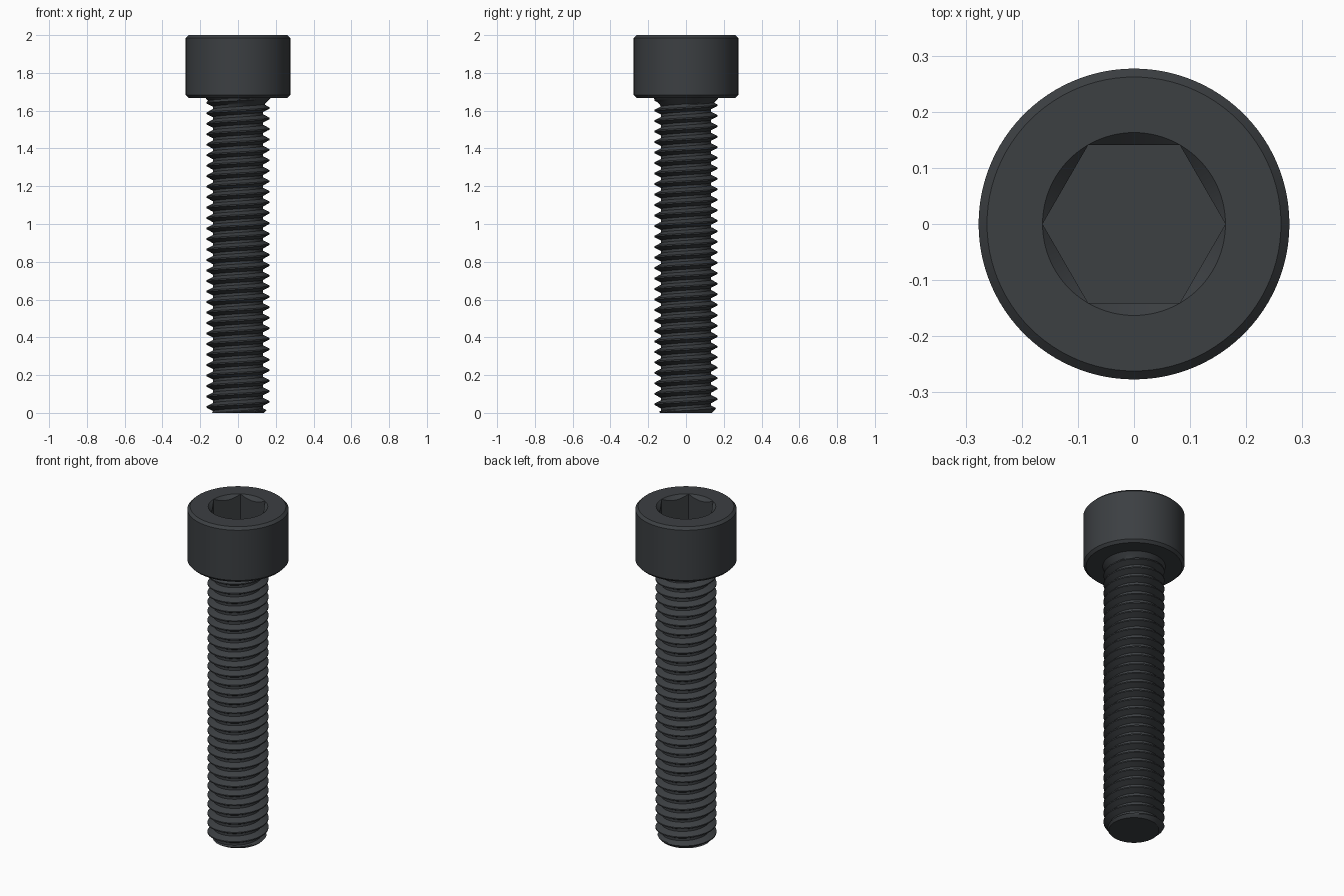
import bpy, bmesh
from math import pi, sin, cos, radians

if "Cube" in bpy.data.objects:
    bpy.data.objects.remove(bpy.data.objects["Cube"])

HEAD_R, HEAD_Z, TOP = 0.277, 1.667, 2.0
MAJOR, MINOR, PITCH = 0.1667, 0.1326, 2 / 36
SEG = 96

metal = bpy.data.materials.new("dark_metal")
metal.diffuse_color = (0.045, 0.05, 0.055, 1)
metal.use_nodes = True
metal.node_tree.nodes["Principled BSDF"].inputs["Base Color"].default_value = metal.diffuse_color


def make_object(name, bm):
    bmesh.ops.remove_doubles(bm, verts=bm.verts, dist=1e-5)
    bmesh.ops.recalc_face_normals(bm, faces=bm.faces)
    mesh = bpy.data.meshes.new(name)
    bm.to_mesh(mesh)
    bm.free()
    obj = bpy.data.objects.new(name, mesh)
    bpy.context.collection.objects.link(obj)
    mesh.materials.append(metal)
    return obj


def lathe(name, profile, seg):
    """Closed solid from stacked (radius, z) rings."""
    bm = bmesh.new()
    rings = [[bm.verts.new((r * cos(2 * pi * i / seg), r * sin(2 * pi * i / seg), z))
              for i in range(seg)] for r, z in profile]
    for a, b in zip(rings, rings[1:]):
        for i in range(seg):
            j = (i + 1) % seg
            bm.faces.new((a[i], a[j], b[j], b[i]))
    bm.faces.new(rings[0][::-1])
    bm.faces.new(rings[-1])
    return make_object(name, bm)


def smooth(obj):
    bpy.ops.object.select_all(action='DESELECT')
    obj.select_set(True)
    bpy.context.view_layer.objects.active = obj
    bpy.ops.object.shade_smooth_by_angle(angle=radians(30))


# Cylindrical head with chamfered rims
c = 0.015
head = lathe("head", [(HEAD_R - c, HEAD_Z), (HEAD_R, HEAD_Z + c),
                      (HEAD_R, TOP - c), (HEAD_R - c, TOP)], SEG)

# Hex socket and its conical lead-in
R = 0.163
cutters = [lathe("socket_cutter", [(R, TOP - 0.17), (R, TOP + 0.1)], 6),
           lathe("lead_in_cutter", [(R - 0.05, TOP - 0.05), (R + 0.0005, TOP + 0.0005),
                                    (R + 0.0005, TOP + 0.05)], SEG)]
for cutter in cutters:
    mod = head.modifiers.new("cut", 'BOOLEAN')
    mod.operation = 'DIFFERENCE'
    mod.solver = 'EXACT'
    mod.object = cutter
    bpy.context.view_layer.objects.active = head
    bpy.ops.object.modifier_apply(modifier=mod.name)
    bpy.data.objects.remove(cutter)
smooth(head)

# Threaded shank: one thread profile swept along a right-handed helix
PROFILE = [(0, 1), (0.125, 1), (0.23, 0.667), (0.34, 0.333), (0.4375, 0),
           (0.6875, 0), (0.79, 0.333), (0.9, 0.667)]
TURNS = int(HEAD_Z / PITCH) + 4


def shank_point(angle, height, depth):
    z = min(max(height, 0), HEAD_Z)
    r = MINOR + (MAJOR - MINOR) * depth
    if height >= HEAD_Z:
        r = 0.172
    elif height <= 0:
        r = 0.138
    else:
        r = min(r, 0.138 + z)                # end chamfer
        r = max(r, 0.172 - (HEAD_Z - z))     # flare under the head
    return (r * cos(angle), r * sin(angle), z)


bm = bmesh.new()
rows = []
for turn in range(-2, TURNS):
    for offset, depth in PROFILE:
        rows.append([bm.verts.new(shank_point(2 * pi * i / SEG, (turn + offset + i / SEG) * PITCH, depth))
                     for i in range(SEG + 1)])
for a, b in zip(rows, rows[1:]):
    for i in range(SEG):
        quad = (a[i], a[i + 1], b[i + 1], b[i])
        if max(v.co.z for v in quad) - min(v.co.z for v in quad) > 1e-7:
            bm.faces.new(quad)
bmesh.ops.remove_doubles(bm, verts=bm.verts, dist=1e-5)
bmesh.ops.delete(bm, geom=[v for v in bm.verts if not v.link_faces], context='VERTS')
for level in (0, HEAD_Z):
    rim = [e for e in bm.edges if e.is_boundary and all(abs(v.co.z - level) < 1e-4 for v in e.verts)]
    bmesh.ops.edgeloop_fill(bm, edges=rim)
shank = make_object("threaded_shank", bm)
smooth(shank)
